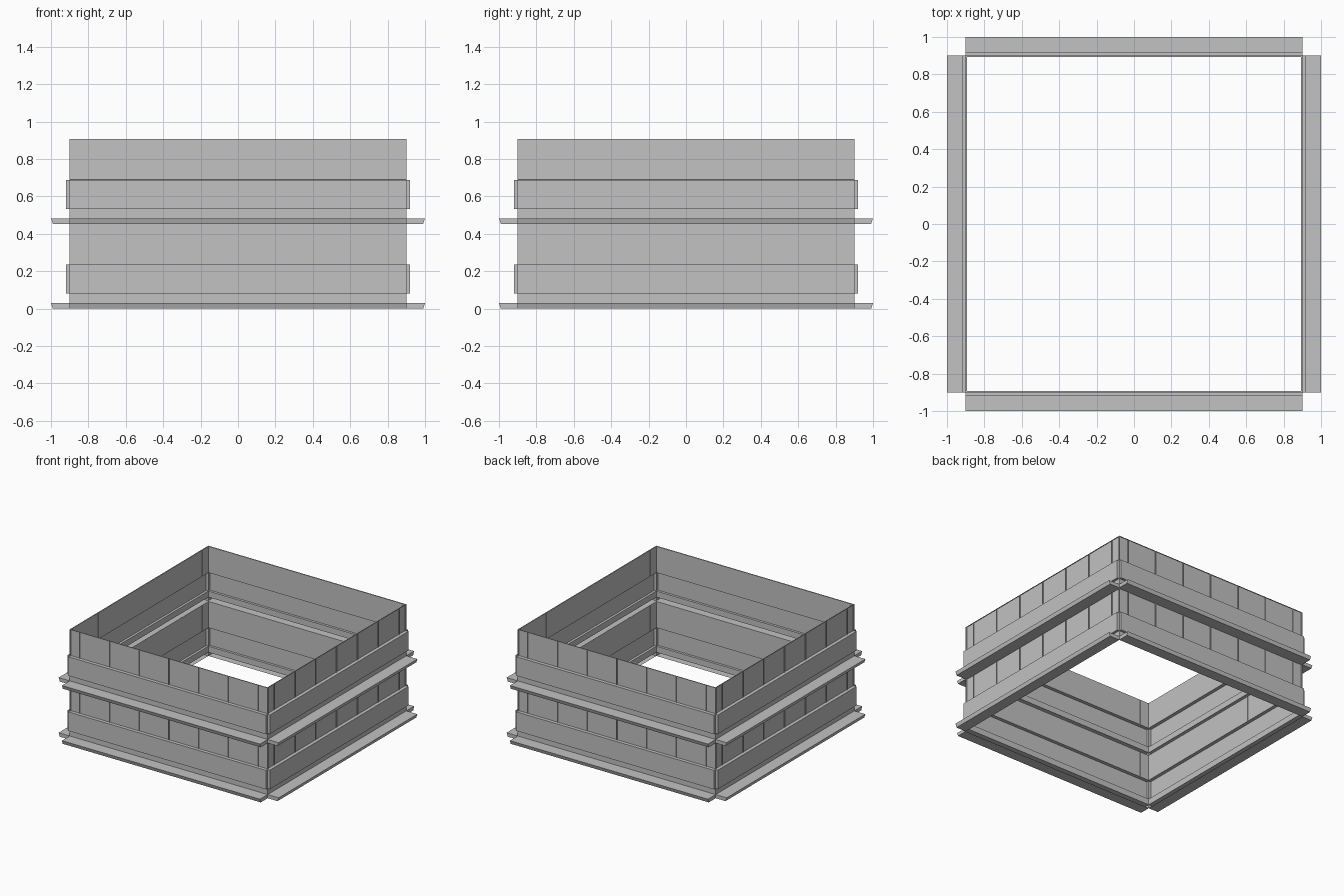
import bpy, bmesh, math

cube = bpy.data.objects.get("Cube")
if cube:
    bpy.data.objects.remove(cube, do_unlink=True)

COLOR = (0.54, 0.54, 0.54, 1)
grey = bpy.data.materials.new("light_grey")
grey.use_nodes = True
grey.diffuse_color = COLOR
grey.node_tree.nodes["Principled BSDF"].inputs["Base Color"].default_value = COLOR

HALF = 0.9       # half length of a wall and its distance from the centre
STOREY = 0.453   # height of one storey
PANEL_Z = 0.236  # bottom of the window row


def to_mesh(bm, name):
    mesh = bpy.data.meshes.new(name)
    bm.to_mesh(mesh)
    bm.free()
    mesh.materials.append(grey)
    return mesh


def sheet(name, profile, cap):
    """Sweep a (distance, height) profile along the front wall; cap the listed points."""
    bm = bmesh.new()
    left, right = [[bm.verts.new((x, -d, z)) for d, z in profile] for x in (-HALF, HALF)]
    for i in range(len(profile) - 1):
        bm.faces.new((left[i], right[i], right[i + 1], left[i + 1]))
    bm.faces.new([left[i] for i in cap])
    bm.faces.new([right[i] for i in reversed(cap)])
    return to_mesh(bm, name)


def window_row(name):
    """A row of panes set back behind a thin frame."""
    bm = bmesh.new()
    stops = [-HALF] + [0.27 * i for i in range(-3, 4)] + [HALF]
    rows = [[bm.verts.new((x, -HALF, z)) for x in stops] for z in (PANEL_Z, STOREY)]
    low, high = rows
    panes = [bm.faces.new((low[i], low[i + 1], high[i + 1], high[i]))
             for i in range(len(stops) - 1)]
    bmesh.ops.inset_individual(bm, faces=panes, thickness=0.006)
    bmesh.ops.inset_individual(bm, faces=panes, thickness=0.0005)
    for v in {v for f in panes for v in f.verts}:
        v.co.y += 0.008
    return to_mesh(bm, name)


# Hollow ledge with a sloping lip, hollow raised band, row of windows
parts = {
    "ledge": sheet("ledge", [(HALF, 0), (0.99, 0), (1, 0.03), (HALF, 0.03)], [0, 1, 2, 3]),
    "band": sheet("band", [(HALF, 0.03), (HALF, 0.08), (0.92, 0.08),
                           (0.92, PANEL_Z), (HALF, PANEL_Z)], [1, 2, 3, 4]),
    "windows": window_row("windows"),
}

# Four sides on each of two storeys
for level, storey in enumerate(("lower", "upper")):
    for turn, side in enumerate(("front", "left", "back", "right")):
        for part, mesh in parts.items():
            ob = bpy.data.objects.new(f"{storey}_{side}_{part}", mesh)
            ob.location.z = level * STOREY
            ob.rotation_euler.z = turn * math.pi / 2
            bpy.context.collection.objects.link(ob)
